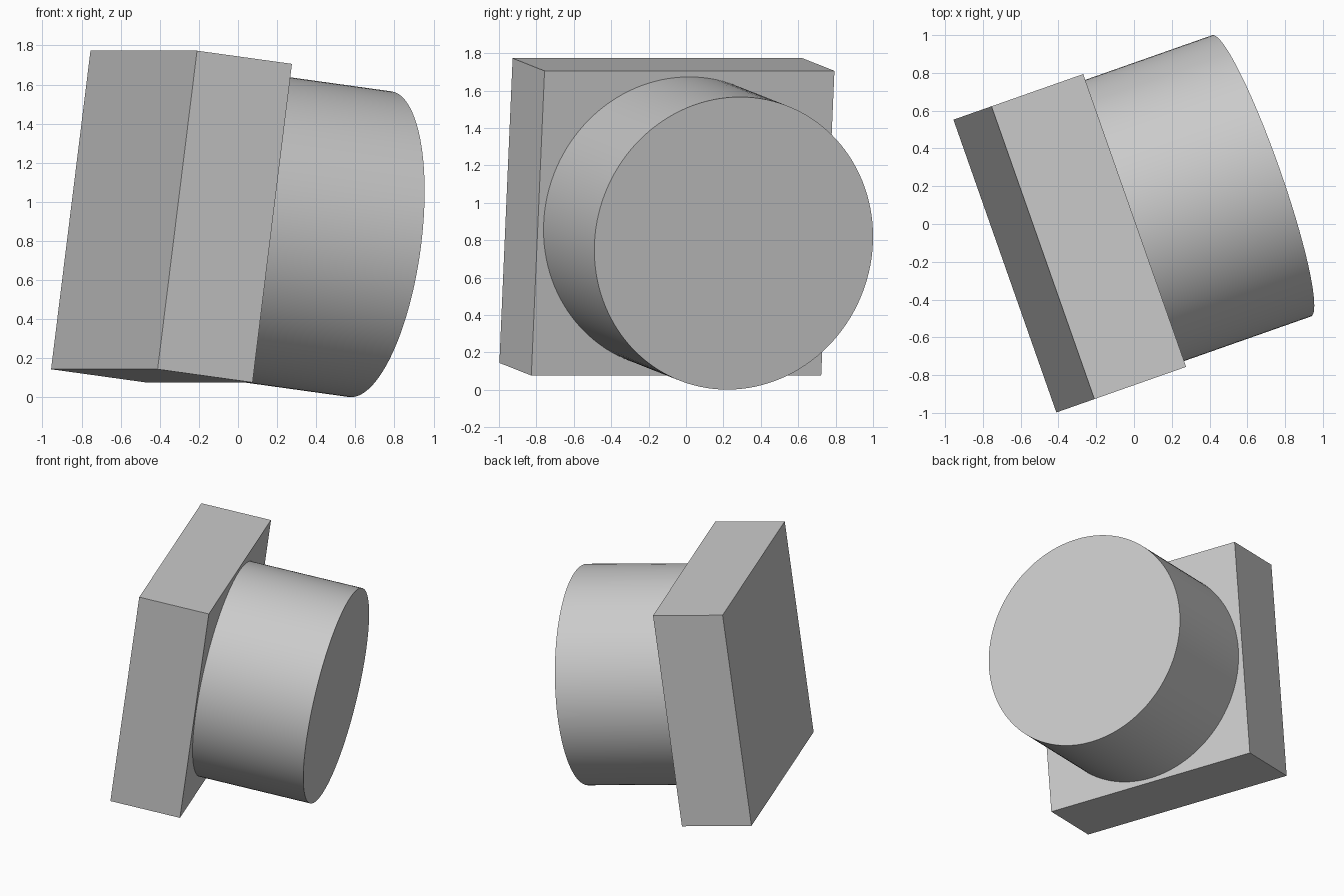
import bpy
from math import radians
from mathutils import Euler, Matrix, Vector

cube = bpy.data.objects.get("Cube")
if cube:
    bpy.data.objects.remove(cube, do_unlink=True)

# One plain grey
GREY = (0.6, 0.6, 0.6, 1.0)
grey = bpy.data.materials.new("light grey")
grey.use_nodes = True
grey.diffuse_color = GREY
grey.node_tree.nodes["Principled BSDF"].inputs["Base Color"].default_value = GREY

# Shared tilted frame: local x runs out along the knob
WIDTH, THICK = 1.643, 0.519
RADIUS, DEPTH = 0.789, 0.826
SINK = 0.02
frame = (Matrix.Translation(Vector((-0.34, -0.102, 0.925)))
         @ Euler((0, radians(7.47), radians(19.37))).to_matrix().to_4x4())


def place(name, matrix):
    obj = bpy.context.object
    obj.name = obj.data.name = name
    obj.matrix_world = matrix
    obj.data.materials.append(grey)
    return obj


# Square base plate
bpy.ops.mesh.primitive_cube_add(size=1)
place("base_plate", frame @ Matrix.Diagonal((THICK, WIDTH, WIDTH, 1)))

# Round knob standing on the plate, sunk in slightly
bpy.ops.mesh.primitive_cylinder_add(vertices=128, radius=RADIUS, depth=DEPTH + SINK)
offset = THICK / 2 + (DEPTH - SINK) / 2
place("round_knob", frame @ Matrix.Translation((offset, 0, 0))
      @ Matrix.Rotation(radians(90), 4, 'Y'))
bpy.ops.object.shade_smooth_by_angle(angle=radians(30))
